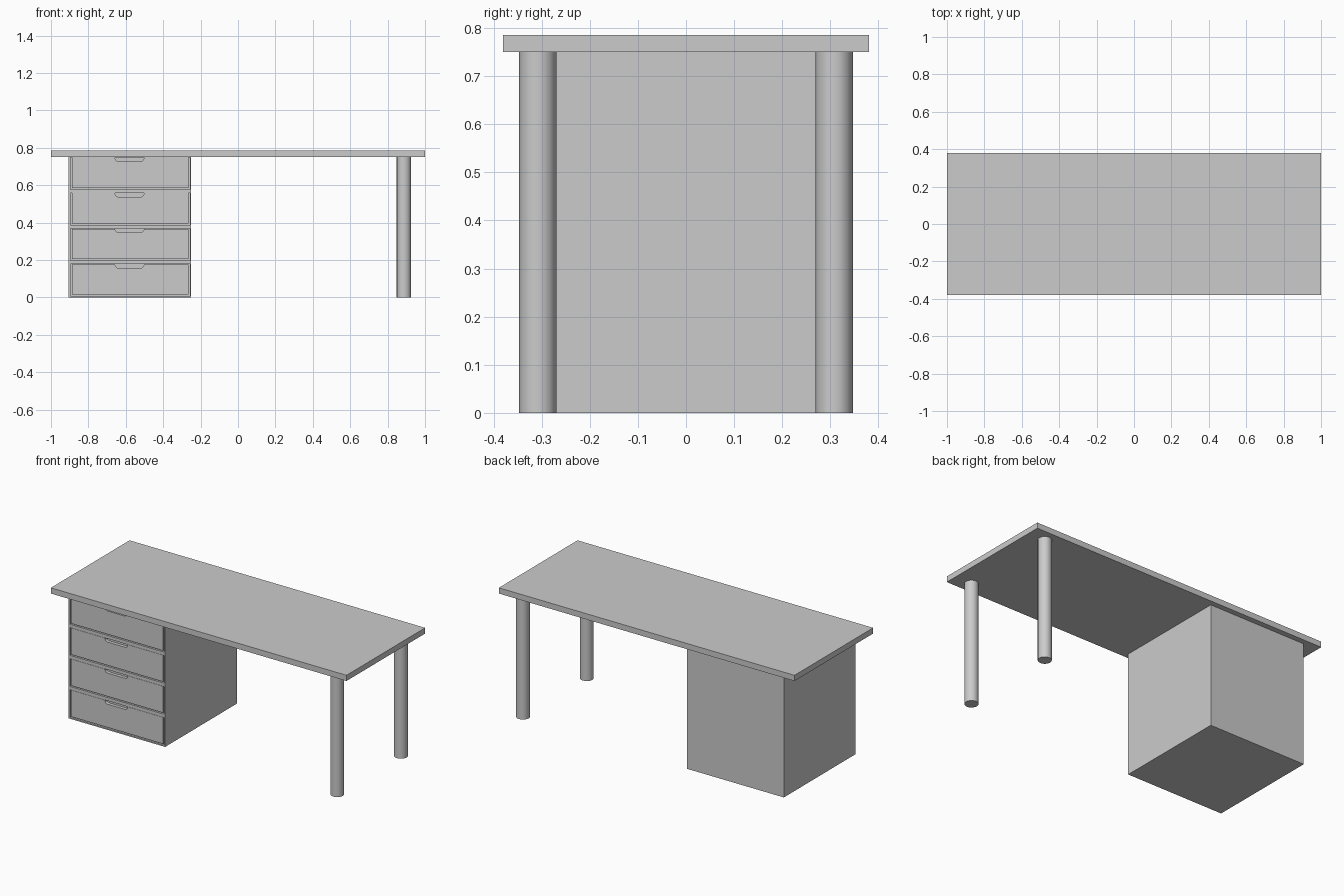
import bpy, bmesh, math
from mathutils import Vector

if "Cube" in bpy.data.objects:
    bpy.data.objects.remove(bpy.data.objects["Cube"])

TOP_Z = 0.75          # underside of the tabletop
FRONT_Y = -0.347      # front plane of the cabinet
POCKET = 0.02         # depth of the drawer recesses
GAP = 0.007           # shadow gap around a drawer front
X0, X1 = -0.895, -0.257
CX = -0.58


def new_object(name, bm):
    bmesh.ops.recalc_face_normals(bm, faces=bm.faces)
    mesh = bpy.data.meshes.new(name)
    bm.to_mesh(mesh)
    bm.free()
    ob = bpy.data.objects.new(name, mesh)
    bpy.context.collection.objects.link(ob)
    return ob


def add_box(bm, lo, hi):
    verts = bmesh.ops.create_cube(bm, size=1)["verts"]
    lo, hi = Vector(lo), Vector(hi)
    bmesh.ops.scale(bm, vec=hi - lo, verts=verts)
    bmesh.ops.translate(bm, vec=(lo + hi) / 2, verts=verts)


def box(name, lo, hi):
    bm = bmesh.new()
    add_box(bm, lo, hi)
    return new_object(name, bm)


# Tabletop
box("tabletop", (-1, -0.38, TOP_Z), (1, 0.38, 0.785))

# Cabinet with four shallow drawer recesses
cabinet = box("cabinet", (-0.905, FRONT_Y, 0), (-0.25, -FRONT_Y, TOP_Z))
rows = [(0.008 + 0.19 * i, 0.178 + 0.19 * i) for i in range(4)]
bm = bmesh.new()
for z0, z1 in rows:
    add_box(bm, (X0, FRONT_Y - 0.05, z0), (X1, FRONT_Y + POCKET, z1))
cutter = new_object("recess_cutter", bm)
cutter.hide_render = True
cutter.hide_set(True)
mod = cabinet.modifiers.new("recesses", "BOOLEAN")
mod.operation = "DIFFERENCE"
mod.solver = "EXACT"
mod.object = cutter

# Drawer fronts, each with a rounded finger notch in its top edge
half, depth, r = 0.077, 0.02, 0.018
right = [(CX + half, 0)]
right += [(CX + half - r + r * math.cos(a), -depth + r - r * math.sin(a))
          for a in (math.radians(d) for d in (15, 40, 65, 90))]
left = [(2 * CX - x, z) for x, z in reversed(right)]
for i, (z0, z1) in enumerate(rows):
    top = z1 - 0.001
    outline = [(X0 + GAP, z0 + GAP), (X1 - GAP, z0 + GAP), (X1 - GAP, top)]
    outline += [(x, top + z) for x, z in right + left]
    outline.append((X0 + GAP, top))
    bm = bmesh.new()
    face = bm.faces.new([bm.verts.new((x, FRONT_Y, z)) for x, z in outline])
    ext = bmesh.ops.extrude_face_region(bm, geom=[face], use_keep_orig=True)
    moved = [v for v in ext["geom"] if isinstance(v, bmesh.types.BMVert)]
    bmesh.ops.translate(bm, vec=(0, POCKET, 0), verts=moved)
    new_object(f"drawer_front_{i + 1}", bm)

# Round legs
for name, y in (("front_leg", -0.308), ("back_leg", 0.308)):
    bpy.ops.mesh.primitive_cylinder_add(vertices=16, radius=0.0385, depth=TOP_Z,
                                        location=(0.887, y, TOP_Z / 2))
    bpy.context.object.name = name
    bpy.ops.object.shade_smooth_by_angle(angle=math.radians(30))
